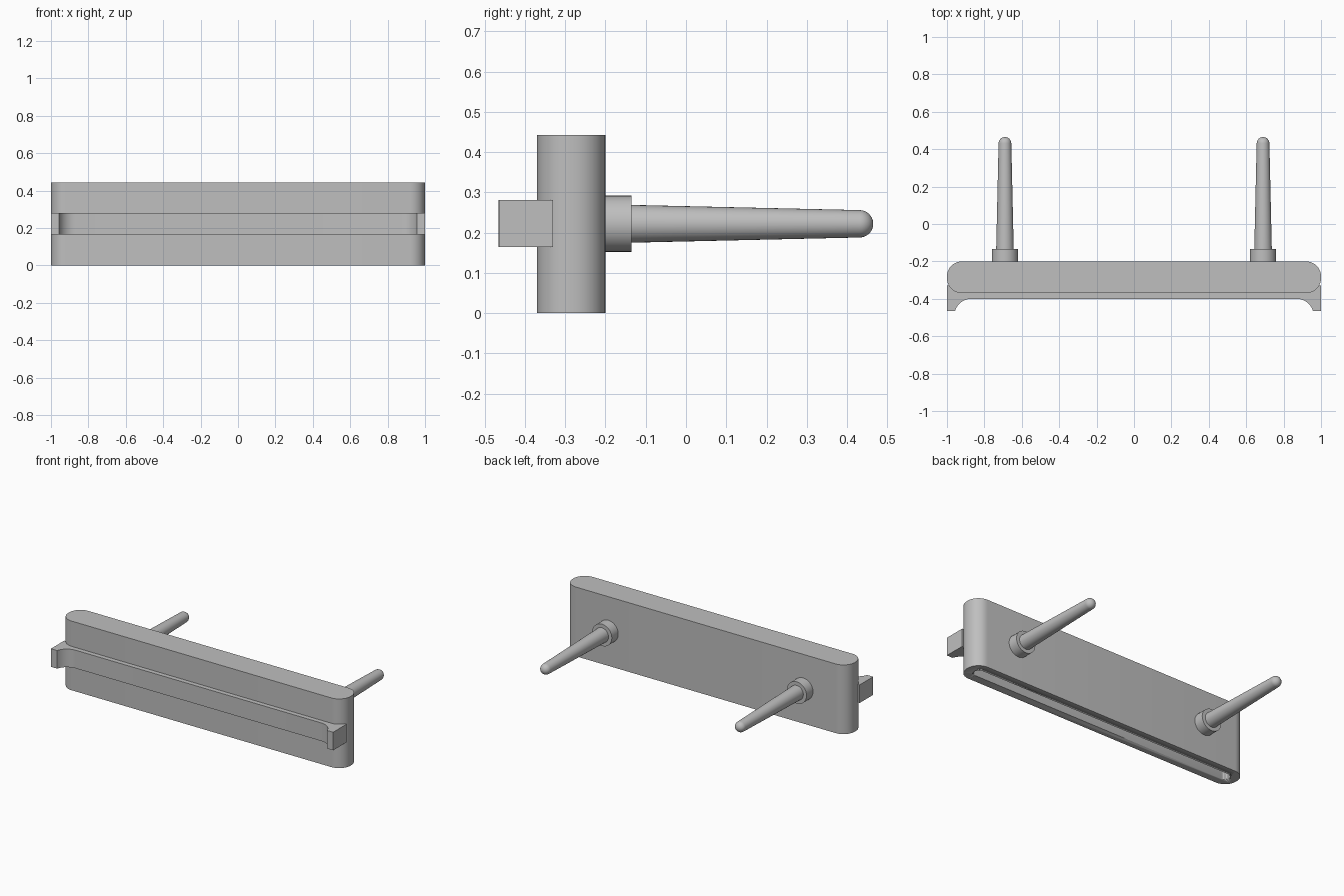
import bpy, bmesh, math

if "Cube" in bpy.data.objects:
    bpy.data.objects.remove(bpy.data.objects["Cube"])

grey = bpy.data.materials.new("plain grey")
grey.diffuse_color = (0.52, 0.52, 0.52, 1)
grey.use_nodes = True
grey.node_tree.nodes["Principled BSDF"].inputs["Base Color"].default_value = grey.diffuse_color


def finish(name, bm):
    bmesh.ops.recalc_face_normals(bm, faces=bm.faces)
    mesh = bpy.data.meshes.new(name)
    bm.to_mesh(mesh)
    bm.free()
    mesh.materials.append(grey)
    ob = bpy.data.objects.new(name, mesh)
    bpy.context.collection.objects.link(ob)
    for o in bpy.context.selected_objects:
        o.select_set(False)
    bpy.context.view_layer.objects.active = ob
    ob.select_set(True)
    bpy.ops.object.shade_smooth_by_angle(angle=math.radians(35))
    return ob


def arc(cx, cy, r, a0, a1, n=10):
    angles = [math.radians(a0 + (a1 - a0) * i / n) for i in range(n + 1)]
    return [(cx + r * math.cos(a), cy + r * math.sin(a)) for a in angles]


def rounded(hx, y0, y1, r):
    return (arc(hx - r, y0 + r, r, -90, 0) + arc(hx - r, y1 - r, r, 0, 90)
            + arc(r - hx, y1 - r, r, 90, 180) + arc(r - hx, y0 + r, r, 180, 270))


def prism(name, outline, z0, z1):
    bm = bmesh.new()
    face = bm.faces.new([bm.verts.new((x, y, z0)) for x, y in outline])
    ext = bmesh.ops.extrude_face_region(bm, geom=[face], use_keep_orig=True)
    for g in ext["geom"]:
        if isinstance(g, bmesh.types.BMVert):
            g.co.z = z1
    return finish(name, bm)


# Rounded slab body, hollowed from below by a long slot
H = 0.443
body = prism("body", rounded(1.0, -0.37, -0.20, 0.08), 0, H)
cutter = prism("slot_cutter", rounded(0.945, -0.318, -0.252, 0.03), -0.05, H - 0.055)
cutter.hide_render = True
cutter.hide_set(True)
cut = body.modifiers.new("slot", "BOOLEAN")
cut.operation = "DIFFERENCE"
cut.solver = "EXACT"
cut.object = cutter

# Front rail with flared hooked ends
half = [(1.0, -0.33), (1.0, -0.465)] + arc(0.87, -0.49, 0.09, 16, 90)
rail = half + [(-x, y) for x, y in reversed(half)]
prism("front_rail", rail, 0.165, 0.281)


# Lathe a (radius, y) profile around the y axis
def lathe(name, profile, cx, cz, n=32):
    bm = bmesh.new()
    rings = [[bm.verts.new((cx + r * math.cos(2 * math.pi * i / n), y,
                            cz + r * math.sin(2 * math.pi * i / n))) for i in range(n)]
             for r, y in profile]
    for a, b in zip(rings, rings[1:]):
        for i in range(n):
            j = (i + 1) % n
            bm.faces.new((a[i], a[j], b[j], b[i]))
    bm.faces.new(rings[0])
    bm.faces.new(rings[-1])
    return finish(name, bm)


# Two tapered pegs with collars on the back
for side, x in (("left", -0.69), ("right", 0.69)):
    lathe(side + "_collar", [(0.07, -0.205), (0.07, -0.135)], x, 0.222)
    tip = arc(0, 0.431, 0.034, 0, 86, 8)
    lathe(side + "_peg", [(0.047, -0.14)] + tip, x, 0.222)
